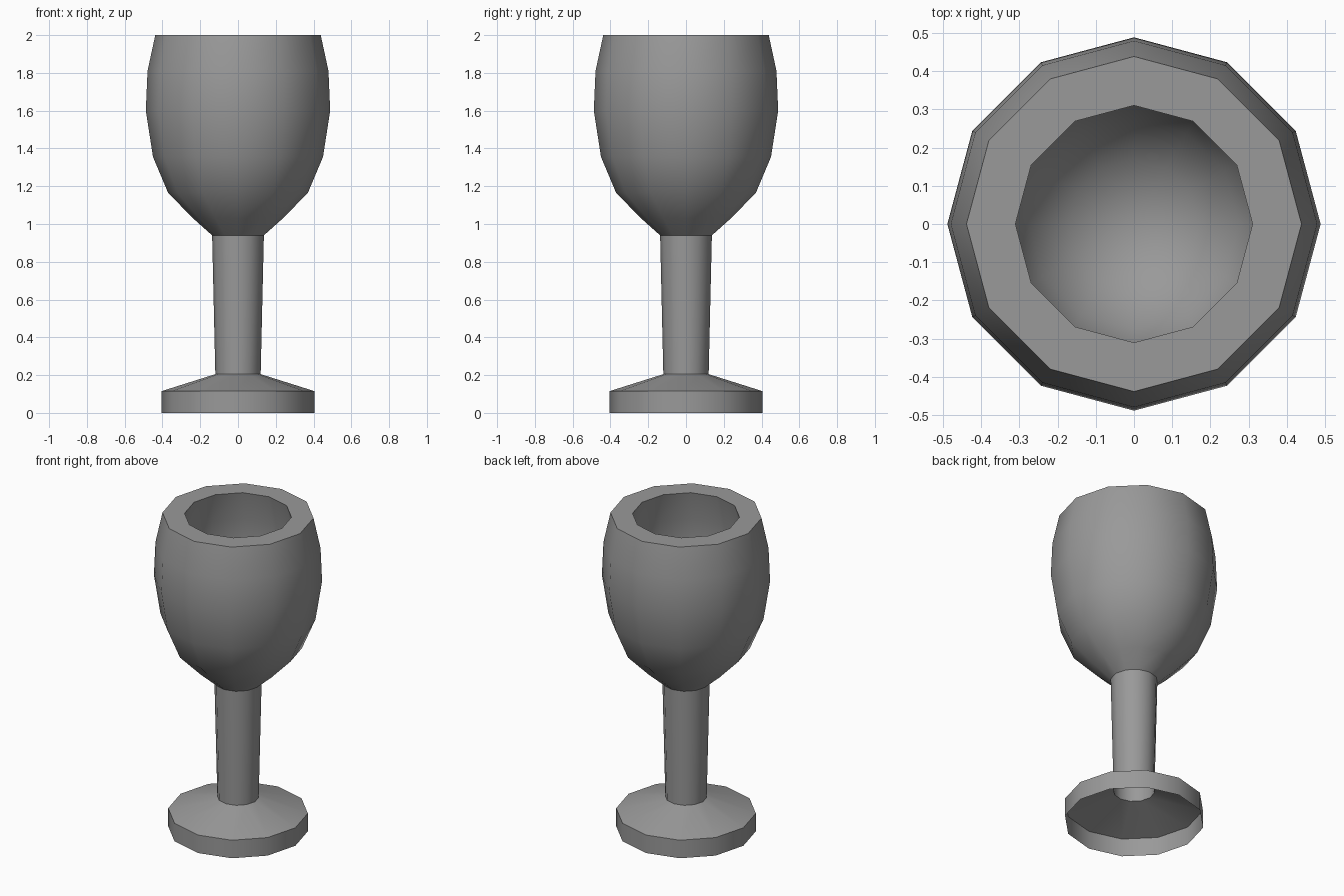
import bpy
import bmesh
import math

SIDES = 12

cube = bpy.data.objects.get("Cube")
if cube:
    bpy.data.objects.remove(cube, do_unlink=True)

grey = bpy.data.materials.new("matte grey")
grey.use_nodes = True
GREY = (0.32, 0.32, 0.32, 1)
grey.diffuse_color = GREY
grey.node_tree.nodes["Principled BSDF"].inputs["Base Color"].default_value = GREY


def lathe(name, profile):
    """Turn a (radius, height) profile, listed bottom to top on its outer side."""
    bm = bmesh.new()
    verts = [bm.verts.new((r, 0, z)) for r, z in profile]
    edges = [bm.edges.new(pair) for pair in zip(verts, verts[1:])]
    bmesh.ops.spin(bm, geom=verts + edges, cent=(0, 0, 0), axis=(0, 0, 1),
                   angle=math.tau, steps=SIDES, use_merge=True)
    bmesh.ops.remove_doubles(bm, verts=bm.verts, dist=0.0005)
    bmesh.ops.recalc_face_normals(bm, faces=bm.faces)
    # outer side of the first band must face away from the axis
    bm.faces.ensure_lookup_table()
    low = min(bm.faces, key=lambda f: f.calc_center_median().z)
    c = low.calc_center_median()
    if low.normal.x * c.x + low.normal.y * c.y < 0:
        bmesh.ops.reverse_faces(bm, faces=bm.faces)
    mesh = bpy.data.meshes.new(name)
    bm.to_mesh(mesh)
    bm.free()
    mesh.materials.append(grey)
    obj = bpy.data.objects.new(name, mesh)
    bpy.context.collection.objects.link(obj)
    bpy.ops.object.select_all(action="DESELECT")
    obj.select_set(True)
    bpy.context.view_layer.objects.active = obj
    bpy.ops.object.shade_smooth_by_angle(angle=math.radians(35))
    return obj


# Hollow foot, open underneath
lathe("foot", [(0.405, 0), (0.405, 0.115), (0.12, 0.205)])

# Slightly flared tube
lathe("stem", [(0.12, 0.205), (0.137, 0.94)])

# Bowl: outer wall, flat thick rim, rounded cavity
outer = [(0.137, 0.94), (0.238, 1.03), (0.37, 1.165), (0.45, 1.355),
         (0.488, 1.6), (0.479, 1.81), (0.438, 2)]
cavity = [(0.31, 2), (0.35, 1.81), (0.36, 1.6), (0.33, 1.39),
          (0.275, 1.26), (0.17, 1.15), (0, 1.1)]
lathe("bowl", outer + cavity)
